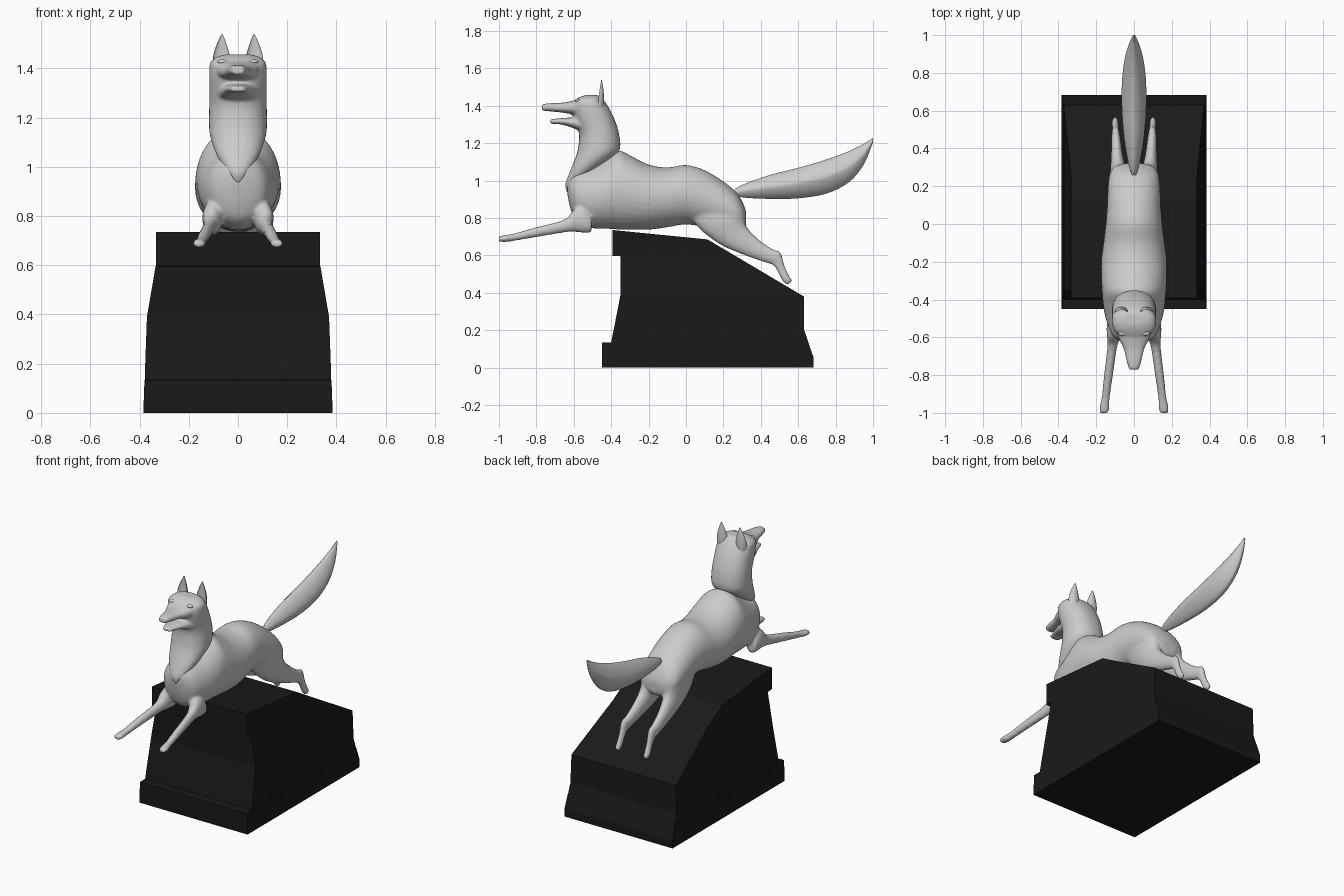
import bpy, bmesh, math
from mathutils import Vector

if "Cube" in bpy.data.objects:
    bpy.data.objects.remove(bpy.data.objects["Cube"])


def spline(rows, steps):
    """Catmull-Rom resampling of section rows."""
    out = []
    for i in range(len(rows) - 1):
        a, b = rows[max(i - 1, 0)], rows[i]
        c, d = rows[i + 1], rows[min(i + 2, len(rows) - 1)]
        for k in range(steps):
            t = k / steps
            out.append([0.5 * (2 * q + (r - p) * t + (2 * p - 5 * q + 4 * r - s) * t * t
                               + (3 * q - p - 3 * r + s) * t ** 3)
                        for p, q, r, s in zip(a, b, c, d)])
    return out + [list(rows[-1])]


def loft(bm, rows, side=1, power=2.0, n=32, steps=4, dent=0):
    """Rows are (x, y, z, half width, dy, dz); sections span x and (dy, dz)."""
    rings = []
    for x, y, z, rx, dy, dz in spline(rows, steps):
        ring = []
        for k in range(n):
            a = 2 * math.pi * k / n
            c, s = math.cos(a), math.sin(a)
            u = math.copysign(abs(c) ** (2 / power), c)
            v = math.copysign(abs(s) ** (2 / power), s)
            if dent and v < 0:
                v *= -dent
            ring.append(bm.verts.new((side * (x + rx * u), y + dy * v, z + dz * v)))
        rings.append(ring)
    faces = [bm.faces.new(rings[0]), bm.faces.new(rings[-1][::-1])]
    for r, q in zip(rings, rings[1:]):
        for k in range(n):
            j = (k + 1) % n
            faces.append(bm.faces.new((r[k], r[j], q[j], q[k])))
    bmesh.ops.recalc_face_normals(bm, faces=faces)


def along_y(rows):      # (y, top, bottom, half width)
    return [(0, y, (t + b) / 2, w, 0, (t - b) / 2) for y, t, b, w in rows]


def along_z(rows):      # (z, front, back, half width)
    return [(0, (f + b) / 2, z, w, (b - f) / 2, 0) for z, f, b, w in rows]


def make(name, bm, voxel=0, angle=None):
    me = bpy.data.meshes.new(name)
    bm.to_mesh(me)
    bm.free()
    ob = bpy.data.objects.new(name, me)
    bpy.context.collection.objects.link(ob)
    if voxel:
        m = ob.modifiers.new("fuse", 'REMESH')
        m.mode, m.voxel_size, m.use_smooth_shade = 'VOXEL', voxel, True
        m = ob.modifiers.new("soften", 'SMOOTH')
        m.factor, m.iterations = 0.5, 5
    if angle:
        bpy.ops.object.select_all(action='DESELECT')
        ob.select_set(True)
        bpy.context.view_layer.objects.active = ob
        bpy.ops.object.shade_smooth_by_angle(angle=math.radians(angle))
    return ob


# Plinth: stacked rectangles, top cut by two sloping planes
bm = bmesh.new()
rings = []
for z, w, f, b in [(0, .383, -.45, .683), (.05, .383, -.45, .683), (.133, .38, -.45, .655),
                   (.135, .378, -.40, .654), (.2, .377, -.387, .632), (.39, .37, -.35, .631),
                   (.595, .335, -.35, .631), (.597, .334, -.393, .63), (.8, .334, -.393, .63)]:
    rings.append([bm.verts.new(p) for p in ((-w, f, z), (w, f, z), (w, b, z), (-w, b, z))])
bm.faces.new(rings[0][::-1])
bm.faces.new(rings[-1])
for r, q in zip(rings, rings[1:]):
    for k in range(4):
        j = (k + 1) % 4
        bm.faces.new((r[k], r[j], q[j], q[k]))
for no in (Vector((0, .05, .505)), Vector((0, .305, .515))):
    bmesh.ops.bisect_plane(bm, geom=bm.verts[:] + bm.edges[:] + bm.faces[:],
                           plane_co=(0, .115, .685), plane_no=no.normalized(), clear_outer=True)
    bmesh.ops.holes_fill(bm, edges=bm.edges[:])
bmesh.ops.recalc_face_normals(bm, faces=bm.faces[:])
plinth = make("plinth", bm)
black = bpy.data.materials.new("black")
black.diffuse_color = (0.01, 0.01, 0.01, 1)
black.use_nodes = True
black.node_tree.nodes["Principled BSDF"].inputs["Base Color"].default_value = black.diffuse_color
plinth.data.materials.append(black)

# Torso with four legs, fused
bm = bmesh.new()
loft(bm, along_y([(-.635, 1.0, .93, .03), (-.615, 1.03, .84, .085), (-.58, 1.06, .775, .12),
                  (-.5, 1.08, .745, .15), (-.42, 1.125, .742, .165), (-.36, 1.16, .738, .17),
                  (-.3, 1.135, .737, .174), (-.2, 1.085, .737, .174), (-.1, 1.07, .75, .162),
                  (0, 1.083, .765, .15), (.1, 1.055, .75, .142), (.2, .995, .725, .138),
                  (.27, .935, .725, .128), (.305, .88, .735, .10), (.322, .83, .76, .05)]))
for side in (1, -1):
    # front leg stretched forward
    loft(bm, [(.105, -.505, .765, .034, 0, .045), (.105, -.55, .79, .04, 0, .07),
              (.107, -.60, .785, .036, 0, .06), (.115, -.65, .757, .026, 0, .035),
              (.135, -.80, .724, .024, 0, .027), (.15, -.92, .697, .022, 0, .02),
              (.156, -.965, .69, .027, 0, .019), (.159, -1.002, .687, .022, 0, .014)], side, n=20)
    # hind leg pushed back
    loft(bm, [(.07, .12, .88, .05, .09, .09), (.077, .20, .79, .058, .105, .07),
              (.082, .26, .705, .046, .06, .057), (.09, .36, .64, .032, .027, .047),
              (.095, .445, .597, .025, .02, .036), (.097, .483, .583, .021, .022, .034),
              (.098, .508, .53, .018, .021, .011), (.1, .535, .475, .018, .02, .012),
              (.1, .557, .452, .015, .014, .012)], side, n=20)
make("body_and_legs", bm, voxel=0.009)

# Neck with pointed ruff, muzzle and open lower jaw, fused
bm = bmesh.new()
loft(bm, along_z([(.935, -.637, -.612, .012), (.98, -.645, -.57, .045), (1.05, -.62, -.49, .088),
                  (1.12, -.592, -.392, .112), (1.17, -.578, -.353, .118), (1.25, -.572, -.358, .117),
                  (1.33, -.60, -.383, .117), (1.39, -.612, -.413, .117), (1.425, -.60, -.436, .112),
                  (1.447, -.565, -.455, .085), (1.457, -.535, -.475, .045)]), power=2.2)
loft(bm, along_y([(-.52, 1.45, 1.34, .10), (-.60, 1.428, 1.352, .083), (-.66, 1.416, 1.363, .055),
                  (-.73, 1.413, 1.37, .038), (-.77, 1.407, 1.374, .026)]), power=2.4)
loft(bm, along_y([(-.53, 1.34, 1.25, .09), (-.61, 1.337, 1.283, .068), (-.67, 1.333, 1.30, .047),
                  (-.727, 1.327, 1.303, .028)]), power=2.4)
make("head_and_neck", bm, voxel=0.007)

# Ears with hollow fronts, and closed eyelids
for side, tag in ((1, "left"), (-1, "right")):
    bm = bmesh.new()
    loft(bm, [(.066, -.468, 1.39, .034, .03, 0), (.067, -.468, 1.43, .036, .03, 0),
              (.067, -.464, 1.47, .029, .024, 0), (.066, -.458, 1.51, .015, .013, 0),
              (.065, -.453, 1.538, .003, .003, 0)], side, n=24, dent=-.55 * -1)
    make("ear_" + tag, bm, angle=50)
    bm = bmesh.new()
    bmesh.ops.create_uvsphere(bm, u_segments=20, v_segments=12, radius=1)
    for v in bm.verts:
        v.co = Vector((side * .06 + v.co.x * .024, -.578 + v.co.y * .014, 1.427 + v.co.z * .01))
    make("eyelid_" + tag, bm, angle=60)

# Tail: leaf with sharp side ridges
bm = bmesh.new()
loft(bm, along_y([(.26, .955, .92, .012), (.32, .985, .908, .03), (.45, 1.03, .902, .052),
                  (.60, 1.068, .905, .064), (.75, 1.112, .93, .064), (.87, 1.157, .99, .05),
                  (.95, 1.197, 1.085, .028), (1.0, 1.228, 1.205, .005)]), power=1.5, n=40)
make("tail", bm, angle=40)
